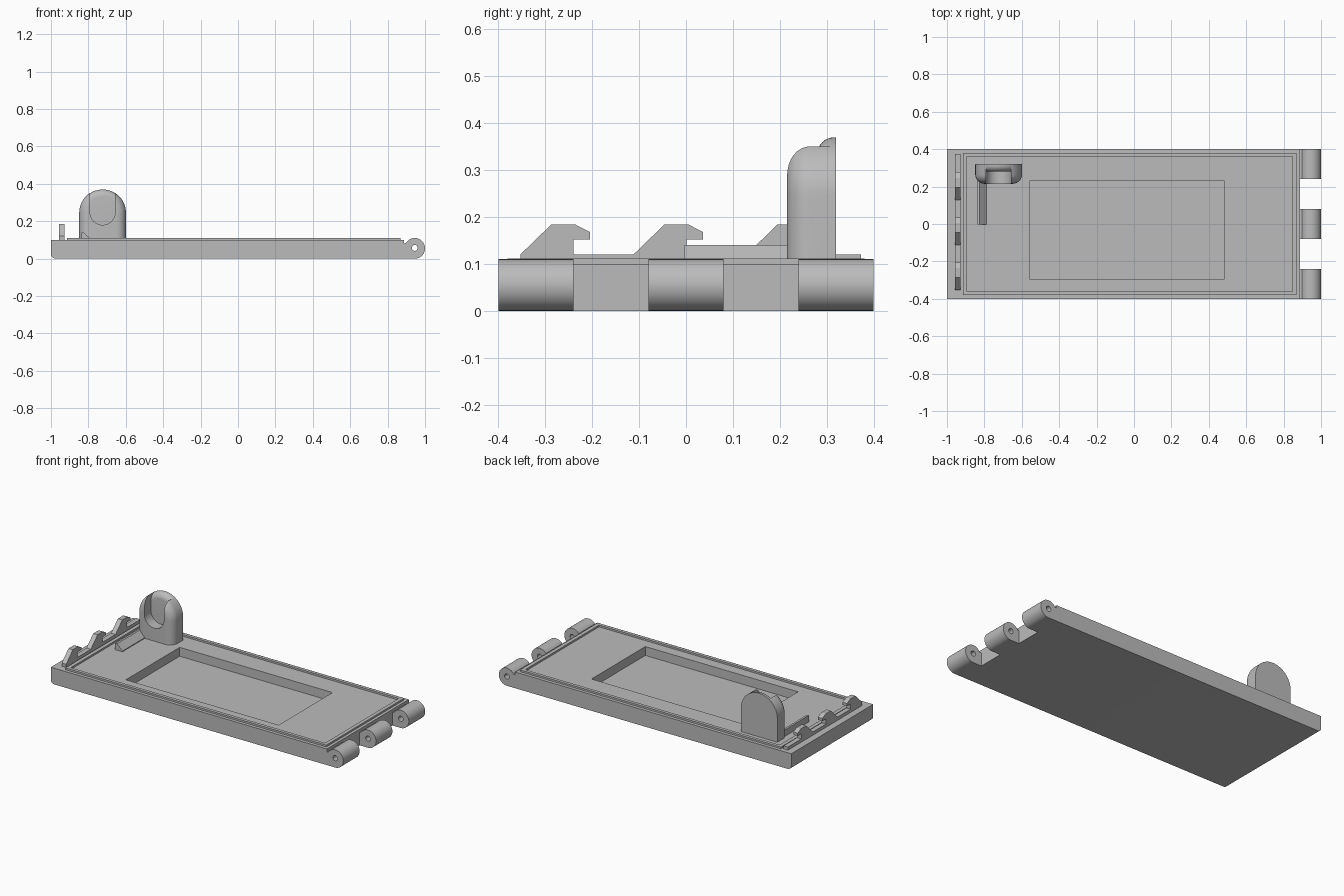
import bpy, bmesh, math
from mathutils import Vector

if "Cube" in bpy.data.objects:
    bpy.data.objects.remove(bpy.data.objects["Cube"], do_unlink=True)

grey = bpy.data.materials.new("plain_grey")
grey.use_nodes = True
COLOR = (0.5, 0.5, 0.5, 1)
grey.diffuse_color = COLOR
grey.node_tree.nodes["Principled BSDF"].inputs["Base Color"].default_value = COLOR


def loft(name, rings):
    """Solid skinned through equal-length rings of points."""
    bm = bmesh.new()
    loops = [[bm.verts.new(p) for p in ring] for ring in rings]
    n = len(loops[0])
    for a, b in zip(loops, loops[1:]):
        for i in range(n):
            j = (i + 1) % n
            bm.faces.new((a[i], a[j], b[j], b[i]))
    bm.faces.new(loops[0])
    bm.faces.new(loops[-1])
    bmesh.ops.recalc_face_normals(bm, faces=bm.faces)
    mesh = bpy.data.meshes.new(name)
    bm.to_mesh(mesh)
    bm.free()
    obj = bpy.data.objects.new(name, mesh)
    bpy.context.collection.objects.link(obj)
    mesh.materials.append(grey)
    return obj


def along_y(name, xz, y0, y1):
    return loft(name, [[(x, y, z) for x, z in xz] for y in (y0, y1)])


def along_x(name, yz, x0, x1):
    return loft(name, [[(x, y, z) for y, z in yz] for x in (x0, x1)])


def box(name, x0, x1, y0, y1, z0, z1):
    return along_y(name, [(x0, z0), (x1, z0), (x1, z1), (x0, z1)], y0, y1)


def activate(obj):
    bpy.ops.object.select_all(action="DESELECT")
    obj.select_set(True)
    bpy.context.view_layer.objects.active = obj


def cut(obj, cutter):
    mod = obj.modifiers.new("cut", "BOOLEAN")
    mod.operation = "DIFFERENCE"
    mod.solver = "EXACT"
    mod.object = cutter
    activate(obj)
    bpy.ops.object.modifier_apply(modifier=mod.name)
    bpy.data.objects.remove(cutter, do_unlink=True)


def smooth(obj):
    activate(obj)
    bpy.ops.object.shade_smooth_by_angle(angle=math.radians(30))


def arc(cx, cz, r, a0, a1, n):
    angles = [math.radians(a0 + (a1 - a0) * i / n) for i in range(n + 1)]
    return [(cx + r * math.cos(a), cz + r * math.sin(a)) for a in angles]


# Base plate with a rounded lower left edge and a shallow rectangular pocket
TOP = 0.1
profile = arc(-0.975, 0.025, 0.025, 180, 270, 6)
profile += [(0.888, 0), (0.888, TOP), (-1, TOP)]
plate = along_y("base_plate", profile, -0.4, 0.4)
cut(plate, box("pocket_cutter", -0.56, 0.485, -0.295, 0.23, 0.045, 0.2))
smooth(plate)

# Sealing ridge around the plate
rim = box("sealing_ridge", -0.915, 0.87, -0.38, 0.38, TOP - 0.01, 0.111)
cut(rim, box("ridge_cutter", -0.892, 0.847, -0.36, 0.36, 0, 0.2))

# Hinge knuckles with pin holes
CX, R = 0.945, 0.055
for label, y in (("front", -0.32), ("middle", 0), ("back", 0.32)):
    shape = [(0.87, 0)] + arc(CX, R, R, -90, 150, 28) + [(0.87, 0.08)]
    knuckle = along_y("hinge_knuckle_" + label, shape, y - 0.08, y + 0.08)
    pin = along_y("pin_cutter", arc(CX, R + 0.002, 0.016, 0, 345, 23), y - 0.2, y + 0.2)
    cut(knuckle, pin)
    smooth(knuckle)

# Latch strip with three hooks
hook = [(0, 0.12), (0.066, 0.184), (0.117, 0.184), (0.148, 0.168),
        (0.148, 0.152), (0.113, 0.152), (0.113, 0.12)]
strip = [(-0.353, TOP - 0.01)]
for k in range(3):
    strip += [(-0.353 + 0.241 * k + y, z) for y, z in hook]
strip += [(0.373, 0.12), (0.373, TOP - 0.01)]
along_x("latch_hooks", strip, -0.958, -0.928)

# Sloped rib running up to the post
along_y("sloped_rib", [(-0.838, TOP - 0.005), (-0.788, TOP - 0.005),
                       (-0.788, 0.105), (-0.825, 0.14), (-0.838, 0.14)], -0.003, 0.25)

# Arched post: front collar with rounded rim, slotted from the top
PX, PZ, PR = -0.724, 0.245, 0.125


def arch(y, inset):
    r = PR - inset
    pts = arc(PX, PZ, r, 0, 180, 32)
    pts = [(PX + r, TOP - 0.005)] + pts + [(PX - r, TOP - 0.005)]
    return [(x, y, z) for x, z in pts]


def rounded_arch(name, front, back, r, shrink=0.0):
    rings = []
    for i in range(9):
        a = math.radians(90 * i / 8)
        rings.append(arch(front + r * (1 - math.sin(a)), shrink + r * (1 - math.cos(a))))
    rings.reverse()
    # rings start at the narrow front face and widen backwards
    return loft(name, rings + [arch(back, shrink)])


collar = rounded_arch("post_collar", 0.215, 0.319, 0.05)
slot = arc(PX, 0.247, 0.067, 180, 360, 24) + [(PX + 0.067, 0.6), (PX - 0.067, 0.6)]
cut(collar, along_y("slot_cutter", slot, 0.1, 0.5))
smooth(collar)

# Back wall of the post, rounded at its upper front edge
wall = rounded_arch("post_back_wall", 0.28, 0.32, 0.035, 0.0005)
smooth(wall)
